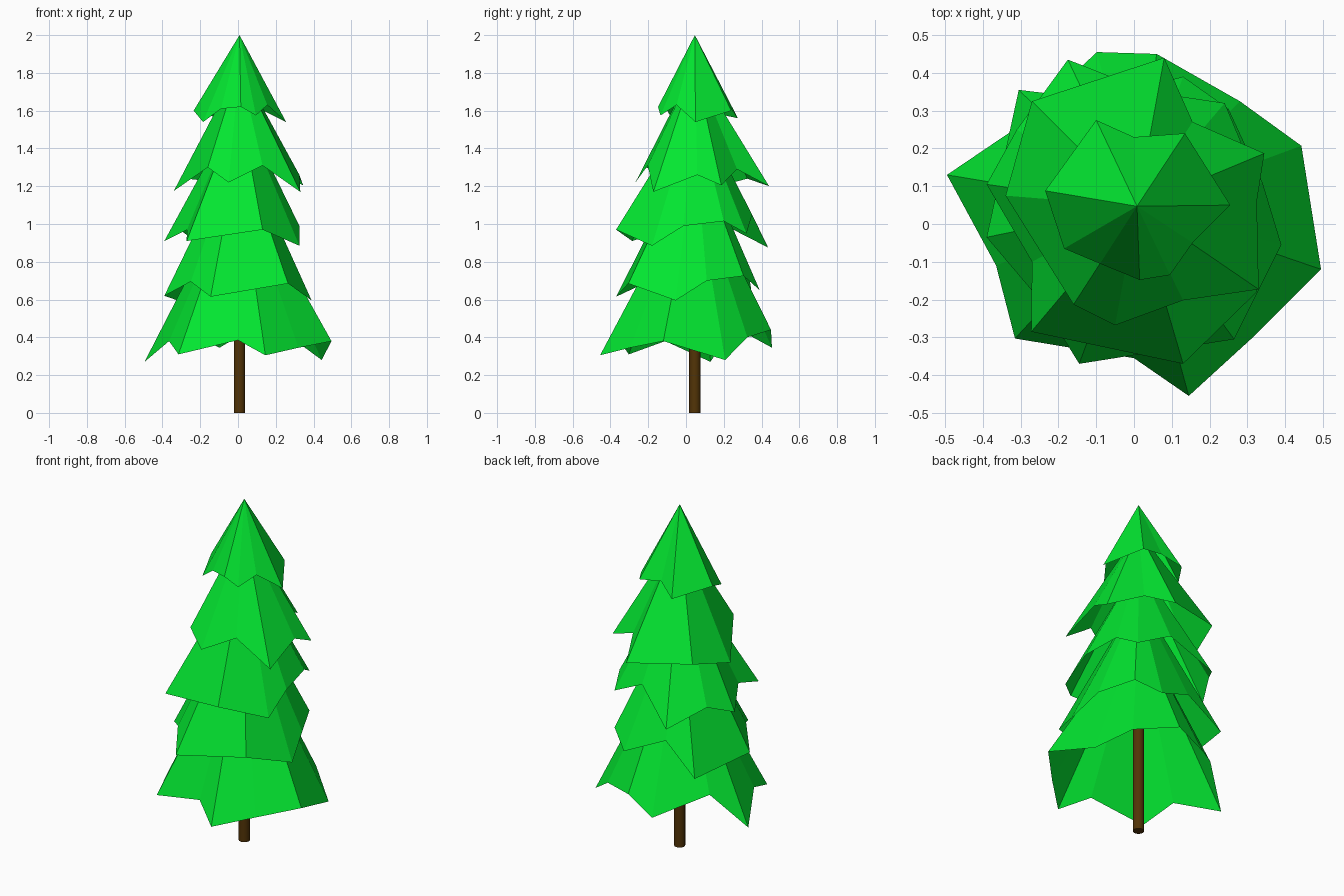
import bpy
import bmesh

AXIS = (0.008, 0.047)


def material(name, rgb):
    m = bpy.data.materials.new(name)
    m.diffuse_color = (*rgb, 1)
    return m


GREEN = material("needles", (0.001, 0.79, 0.03))
BROWN = material("bark", (0.085, 0.034, 0.002))


def tier(name, apex_z, rim):
    """Open, flat-faced cone from an apex down to a jagged rim."""
    bm = bmesh.new()
    apex = bm.verts.new((*AXIS, apex_z))
    ring = [bm.verts.new(p) for p in rim]
    for a, b in zip(ring, ring[1:] + ring[:1]):
        bm.faces.new((apex, a, b))
    bmesh.ops.recalc_face_normals(bm, faces=bm.faces)
    mesh = bpy.data.meshes.new(name)
    bm.to_mesh(mesh)
    bm.free()
    mesh.materials.append(GREEN)
    bpy.context.collection.objects.link(bpy.data.objects.new(name, mesh))


# Branch tiers, top to bottom; each rim runs counter-clockwise
tier("top_branches", 2.0, [
    (0.255, 0.05, 1.54), (0.135, 0.24, 1.60), (0.0, 0.23, 1.62),
    (-0.10, 0.275, 1.56), (-0.235, 0.088, 1.60), (-0.185, -0.065, 1.54),
    (-0.09, -0.105, 1.61), (0.015, -0.148, 1.62), (0.095, -0.135, 1.575),
    (0.155, -0.05, 1.63)])
tier("upper_branches", 1.84, [
    (0.325, 0.06, 1.26), (0.345, 0.187, 1.205), (0.155, 0.27, 1.29),
    (0.08, 0.44, 1.20), (-0.27, 0.325, 1.24), (-0.34, 0.075, 1.175),
    (-0.16, -0.213, 1.30), (-0.05, -0.268, 1.22), (0.13, -0.202, 1.31),
    (0.33, -0.173, 1.17)])
tier("middle_branches", 1.64, [
    (0.325, -0.013, 0.99), (0.29, 0.20, 1.015), (0.24, 0.32, 0.95),
    (0.04, 0.35, 1.05), (-0.175, 0.435, 0.875), (-0.31, 0.25, 0.97),
    (-0.39, 0.105, 0.91), (-0.27, -0.10, 0.97), (-0.272, -0.285, 0.91),
    (0.13, -0.37, 0.97), (0.325, -0.18, 0.885)])
tier("lower_branches", 1.44, [
    (0.39, -0.055, 0.595), (0.34, 0.11, 0.70), (0.25, 0.305, 0.725),
    (0.13, 0.39, 0.65), (-0.10, 0.33, 0.75), (-0.305, 0.355, 0.59),
    (-0.39, -0.035, 0.62), (-0.25, -0.20, 0.695), (-0.145, -0.37, 0.615),
    (0.265, -0.305, 0.685)])
tier("bottom_branches", 1.25, [
    (0.495, -0.12, 0.38), (0.443, 0.207, 0.28), (0.28, 0.325, 0.40),
    (0.06, 0.45, 0.44), (-0.098, 0.455, 0.345), (-0.325, 0.245, 0.46),
    (-0.495, 0.13, 0.27), (-0.365, -0.11, 0.38), (-0.315, -0.303, 0.31),
    (0.0, -0.355, 0.385), (0.145, -0.455, 0.305), (0.32, -0.295, 0.345)])

# Trunk
bpy.ops.mesh.primitive_cylinder_add(
    vertices=16, radius=0.03, depth=1.0, location=(*AXIS, 0.5))
trunk = bpy.context.object
trunk.name = "trunk"
trunk.data.materials.append(BROWN)
bpy.ops.object.shade_smooth_by_angle()
